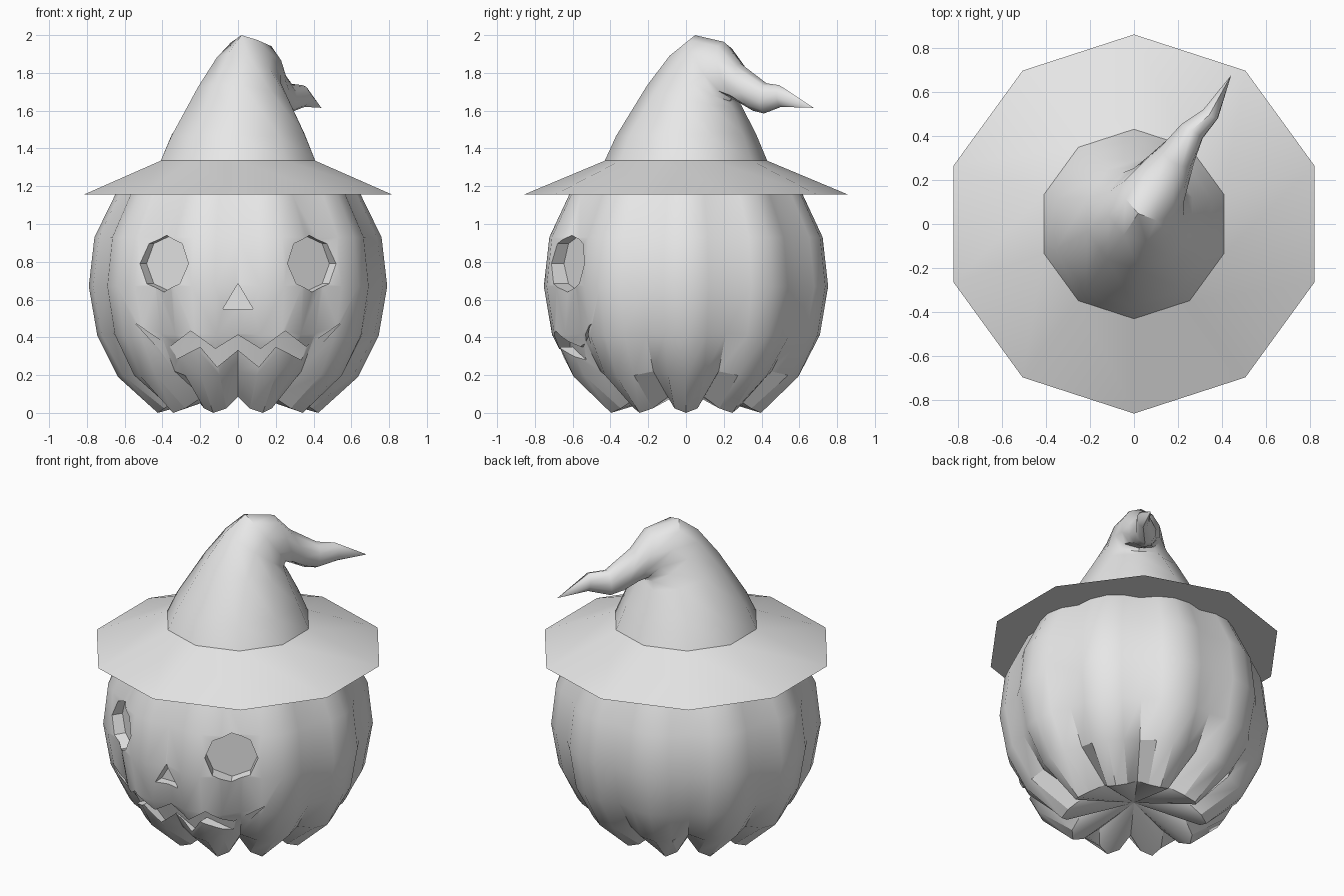
import bpy, bmesh, math
from mathutils import Vector

if "Cube" in bpy.data.objects:
    bpy.data.objects.remove(bpy.data.objects["Cube"])

grey = bpy.data.materials.new("plain_grey")
grey.diffuse_color = (0.8, 0.8, 0.8, 1)
grey.use_nodes = True
grey.node_tree.nodes["Principled BSDF"].inputs["Base Color"].default_value = grey.diffuse_color


def make_object(name, bm):
    bmesh.ops.recalc_face_normals(bm, faces=bm.faces[:])
    mesh = bpy.data.meshes.new(name)
    bm.to_mesh(mesh)
    bm.free()
    mesh.materials.append(grey)
    obj = bpy.data.objects.new(name, mesh)
    bpy.context.collection.objects.link(obj)
    return obj


def smooth(obj, angle=30):
    bpy.ops.object.select_all(action='DESELECT')
    obj.select_set(True)
    bpy.context.view_layer.objects.active = obj
    bpy.ops.object.shade_smooth_by_angle(angle=math.radians(angle))


def bridge(bm, a, b):
    n = len(a)
    for i in range(n):
        j = (i + 1) % n
        bm.faces.new((a[i], a[j], b[j], b[i]))


def fan(bm, ring, tip):
    for i in range(len(ring)):
        bm.faces.new((ring[i], ring[(i + 1) % len(ring)], tip))


# Pumpkin: ten lobes, each level given as crest (r, z) and valley (r, z)
levels = [((0.425, 0.00), (0.32, 0.085)), ((0.635, 0.19), (0.57, 0.22)),
          ((0.745, 0.41), (0.695, 0.42)), ((0.79, 0.67), (0.74, 0.67)),
          ((0.76, 0.93), (0.71, 0.93)), ((0.65, 1.155), (0.605, 1.155)),
          ((0.42, 1.28), (0.38, 1.26))]
weights = (0.0, 0.72, 1.0, 0.72)
bm = bmesh.new()
rings = []
for (rc, zc), (rv, zv) in levels:
    ring = []
    for i in range(40):
        w = weights[i % 4]
        a = math.radians(-90 + 9 * i)
        r, z = rv + (rc - rv) * w, zv + (zc - zv) * w
        ring.append(bm.verts.new((r * math.cos(a), 0.982 * r * math.sin(a), z)))
    rings.append(ring)
for a, b in zip(rings, rings[1:]):
    bridge(bm, a, b)
fan(bm, rings[0], bm.verts.new((0, 0, 0.12)))
fan(bm, rings[-1], bm.verts.new((0, 0, 1.29)))
pumpkin = make_object("pumpkin", bm)

# Face cutters: eyes, nose and mouth
bm = bmesh.new()


def prism(front, back):
    f = [bm.verts.new(p) for p in front]
    b = [bm.verts.new(p) for p in back]
    bridge(bm, f, b)
    bm.faces.new(f)
    bm.faces.new(b)


for side in (-1, 1):
    out = Vector((side * math.sin(math.radians(32)), -math.cos(math.radians(32)), 0))
    across = Vector((-out.y, out.x, 0))
    rim = [across * 0.155 * math.cos(k * math.pi / 4)
           + Vector((0, 0, 0.79 + 0.15 * math.sin(k * math.pi / 4))) for k in range(8)]
    prism([p + out for p in rim], [p + out * 0.665 for p in rim])

nose = [(0, 0.685), (-0.08, 0.55), (0.08, 0.55)]
prism([(x, -1, z) for x, z in nose], [(x, -0.66, z) for x, z in nose])

# Mouth: right half of each zigzag lip, mirrored, with a curved floor
upper = [(0, .413), (.12, .339), (.25, .434), (.36, .35), (.545, .476)]
lower = [(0, .333), (.11, .243), (.2, .35), (.355, .27)]


def mirrored(half):
    return [(-x, z) for x, z in half[:0:-1]] + half


def floor_y(x, z):
    return -0.63 + 0.19 * (x / 0.545) ** 2 + 0.35 * (0.36 - z)


up, low = mirrored(upper), mirrored(lower)
low = [up[0]] + low + [up[-1]]
outline = up + low[-2:0:-1]
front = [bm.verts.new((x, -1, z)) for x, z in outline]
back = [bm.verts.new((x, floor_y(x, z), z)) for x, z in outline]
bridge(bm, front, back)
n = len(outline)
for vs in (front, back):
    for i in range(8):
        quad = [vs[i], vs[i + 1], vs[(n - i - 1) % n], vs[(n - i) % n]]
        bm.faces.new(list(dict.fromkeys(quad)))
cutter = make_object("face_cutter", bm)
cutter.hide_render = True

# Carve the face into the pumpkin
mod = pumpkin.modifiers.new("carve", 'BOOLEAN')
mod.operation = 'DIFFERENCE'
mod.solver = 'EXACT'
mod.object = cutter
bpy.context.view_layer.update()
carved = bpy.data.meshes.new_from_object(
    pumpkin.evaluated_get(bpy.context.evaluated_depsgraph_get()))
pumpkin.modifiers.clear()
pumpkin.data = carved
bpy.data.objects.remove(cutter)
smooth(pumpkin)

# Hat: ten-sided rings leaning along one bend direction
# each ring: outer (s, z), inner (s, z), half width, sideways shift
along = Vector((0.53, 0.848, 0))
aside = Vector((0.848, -0.53, 0))
up_z = Vector((0, 0, 1))
hat_rings = [((-.86, 1.155), (.86, 1.155), .86, 0), ((-.43, 1.335), (.43, 1.335), .43, 0),
             ((-.37, 1.465), (.37, 1.48), .37, 0), ((-.20, 1.74), (.30, 1.62), .25, 0),
             ((-.07, 1.91), (.28, 1.65), .18, 0), ((.05, 2.0), (.29, 1.665), .145, 0),
             ((.23, 1.965), (.33, 1.645), .115, 0), ((.33, 1.855), (.42, 1.60), .085, 0),
             ((.50, 1.745), (.49, 1.585), .06, 0), ((.60, 1.735), (.615, 1.62), .04, .03)]
bm = bmesh.new()
rings = []
for (s0, z0), (s1, z1), width, shift in hat_rings:
    ring = []
    for k in range(10):
        phi = math.radians(36 * k + 4)
        c = math.cos(phi)
        s = (s0 + s1) / 2 + c * (s1 - s0) / 2
        z = (z0 + z1) / 2 + c * (z1 - z0) / 2
        ring.append(bm.verts.new(along * s + up_z * z
                                 + aside * (shift + width * math.sin(phi))))
    rings.append(ring)
for a, b in zip(rings, rings[1:]):
    bridge(bm, a, b)
fan(bm, rings[-1], bm.verts.new(along * 0.807 + aside * 0.016 + up_z * 1.615))
bm.faces.new(rings[0])
hat = make_object("witch_hat", bm)
smooth(hat, 40)
